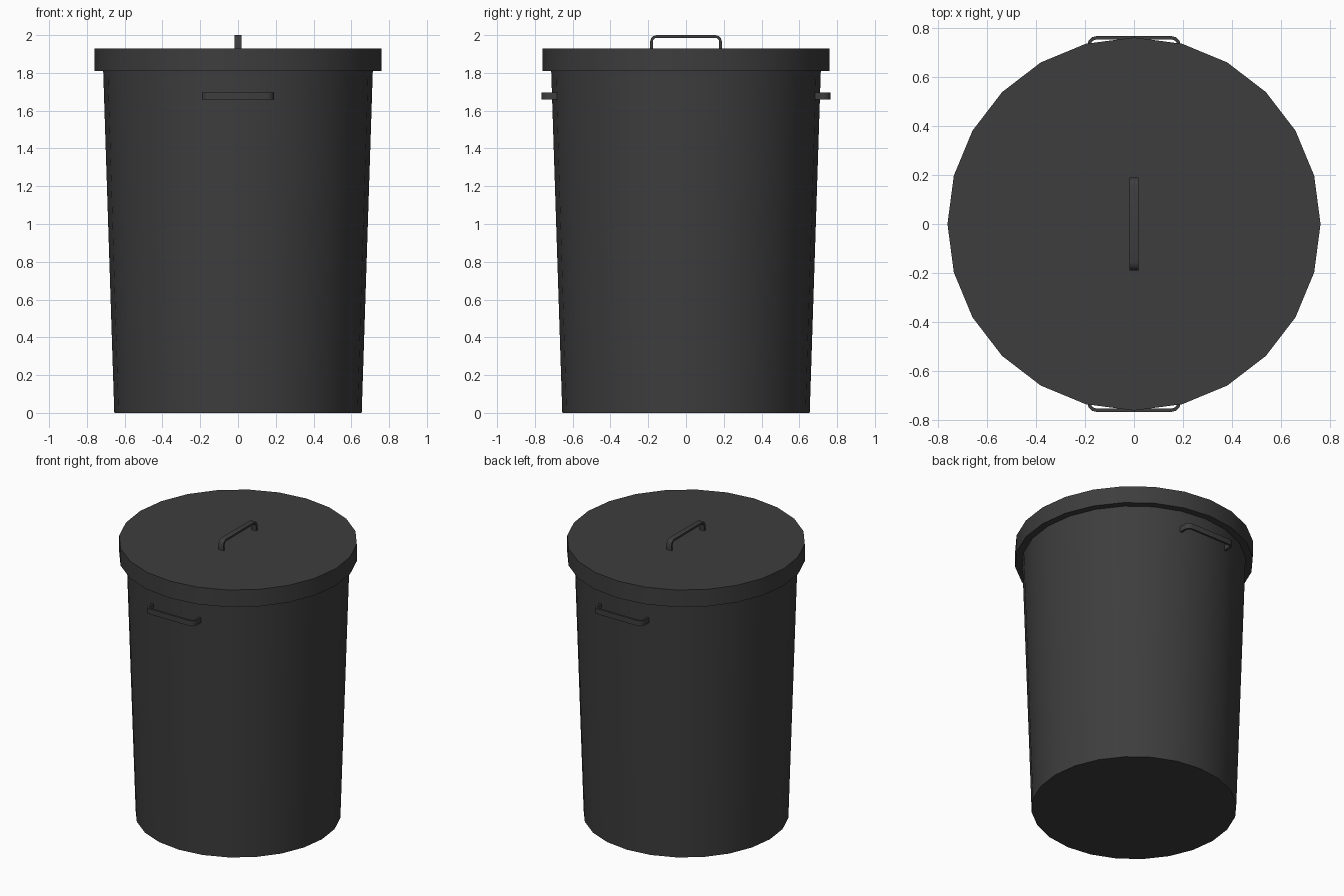
import bpy, bmesh, math
from mathutils import Matrix, Vector

if "Cube" in bpy.data.objects:
    bpy.data.objects.remove(bpy.data.objects["Cube"], do_unlink=True)

SIDES = 24

dark = bpy.data.materials.new("dark_grey_plastic")
dark.use_nodes = True
grey = (0.047, 0.047, 0.047, 1)
dark.diffuse_color = grey
dark.node_tree.nodes["Principled BSDF"].inputs["Base Color"].default_value = grey


def finish(name, bm, smooth=True):
    bmesh.ops.recalc_face_normals(bm, faces=bm.faces)
    mesh = bpy.data.meshes.new(name)
    bm.to_mesh(mesh)
    bm.free()
    mesh.materials.append(dark)
    obj = bpy.data.objects.new(name, mesh)
    bpy.context.collection.objects.link(obj)
    if smooth:
        bpy.ops.object.select_all(action='DESELECT')
        obj.select_set(True)
        bpy.context.view_layer.objects.active = obj
        bpy.ops.object.shade_smooth_by_angle(angle=math.radians(35))
    return obj


def turned(name, r_low, r_high, z_low, z_high):
    """Closed round part with a straight or tapered wall."""
    bm = bmesh.new()
    # a vertex of each ring lies on the x axis
    place = (Matrix.Translation((0, 0, (z_low + z_high) / 2))
             @ Matrix.Rotation(math.pi / 2, 4, 'Z'))
    bmesh.ops.create_cone(bm, cap_ends=True, segments=SIDES, radius1=r_low,
                          radius2=r_high, depth=z_high - z_low, matrix=place)
    return finish(name, bm)


def arch(half, top, radius, steps=3):
    """Half of a rounded bracket outline mirrored into a full one."""
    right = [Vector((half, 0))]
    for i in range(steps + 1):
        a = math.pi / 2 * i / steps
        right.append(Vector((half - radius + radius * math.cos(a),
                             top - radius + radius * math.sin(a))))
    return right + [Vector((-p.x, p.y)) for p in reversed(right)]


def handle(name, matrix, height, half=0.19, width=0.038, t=0.014, radius=0.035):
    """Flat strip bent into a bracket; local x is its length, z its height."""
    bm = bmesh.new()
    outer = arch(half, height, radius)
    inner = arch(half - t, height - t, radius - t)
    rings = []
    for o, i in zip(outer, inner):
        rings.append([bm.verts.new((p.x, side * width / 2, p.y))
                      for p, side in ((o, -1), (o, 1), (i, 1), (i, -1))])
    for a, b in zip(rings, rings[1:]):
        for k in range(4):
            n = (k + 1) % 4
            bm.faces.new((a[k], a[n], b[n], b[k]))
    bm.faces.new(rings[0])
    bm.faces.new(rings[-1])
    bm.transform(matrix)
    return finish(name, bm)


# Tapered bin and its overhanging lid
turned("bin_body", 0.655, 0.714, 0, 1.82)
turned("lid", 0.76, 0.76, 1.81, 1.93)

# Lid handle runs front to back
handle("lid_handle", Matrix.Translation((0, 0, 1.925))
       @ Matrix.Rotation(math.pi / 2, 4, 'Z'), 0.075)

# Carrying handles on the front and back walls
for name, turn in (("front_handle", 0), ("back_handle", math.pi)):
    handle(name, Matrix.Rotation(turn, 4, 'Z')
           @ Matrix.Translation((0, -0.675, 1.677))
           @ Matrix.Rotation(math.pi / 2, 4, 'X'), 0.09)
